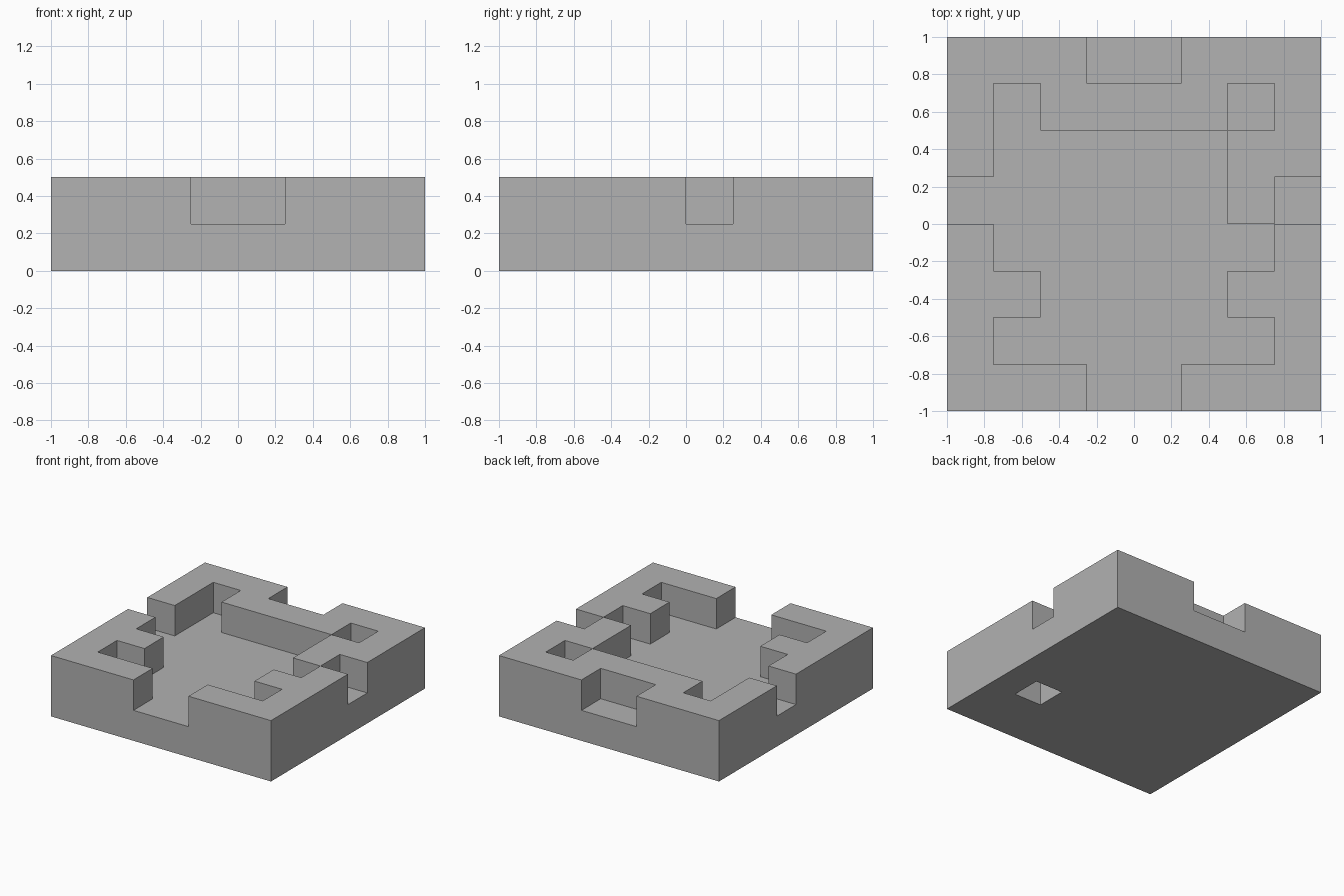
import bpy
import bmesh
from mathutils import Vector

cube = bpy.data.objects.get("Cube")
if cube:
    bpy.data.objects.remove(cube, do_unlink=True)

CELL = 0.25

# Plan of the raised wall, back row first, left column at -x
WALL_PLAN = [
    "###..###",
    "#.####.#",
    "#.....##",
    "......#.",
    "#......#",
    "##....##",
    "#......#",
    "###..###",
]
SIZE = len(WALL_PLAN)

stone = bpy.data.materials.new("stone grey")
stone.use_nodes = True
grey = (0.445, 0.445, 0.445, 1)
stone.diffuse_color = grey
stone.node_tree.nodes["Principled BSDF"].inputs["Base Color"].default_value = grey

# Floor slab of full cells, with one open socket under the right-hand post
filled = {(i, j, 0) for i in range(SIZE) for j in range(SIZE)}
filled.remove((6, 2, 0))

# Raised wall from the plan
for row, line in enumerate(WALL_PLAN):
    for i, mark in enumerate(line):
        if mark == "#":
            filled.add((i, SIZE - 1 - row, 1))


def add_outer_faces(bm, cell):
    """Add the faces of one block that border on empty space."""
    centre = Vector(cell) + Vector((0.5, 0.5, 0.5))
    for axis in range(3):
        for sign in (-1, 1):
            normal = Vector((0, 0, 0))
            normal[axis] = sign
            if tuple(int(c + n) for c, n in zip(cell, normal)) in filled:
                continue
            u = Vector((0, 0, 0))
            u[(axis + 1) % 3] = 0.5
            v = normal.cross(u)
            middle = centre + normal / 2
            corners = [middle - u - v, middle + u - v, middle + u + v, middle - u + v]
            shift = Vector((SIZE / 2, SIZE / 2, 0))
            bm.faces.new([bm.verts.new((p - shift) * CELL) for p in corners])


# Weld the blocks into one shell and merge the coplanar faces
bm = bmesh.new()
for cell in sorted(filled):
    add_outer_faces(bm, cell)
bmesh.ops.remove_doubles(bm, verts=bm.verts[:], dist=0.001)
bmesh.ops.dissolve_limit(bm, angle_limit=0.01, verts=bm.verts[:], edges=bm.edges[:])

mesh = bpy.data.meshes.new("walled_floor_tile")
bm.to_mesh(mesh)
bm.free()
mesh.materials.append(stone)
tile = bpy.data.objects.new("walled_floor_tile", mesh)
bpy.context.collection.objects.link(tile)
